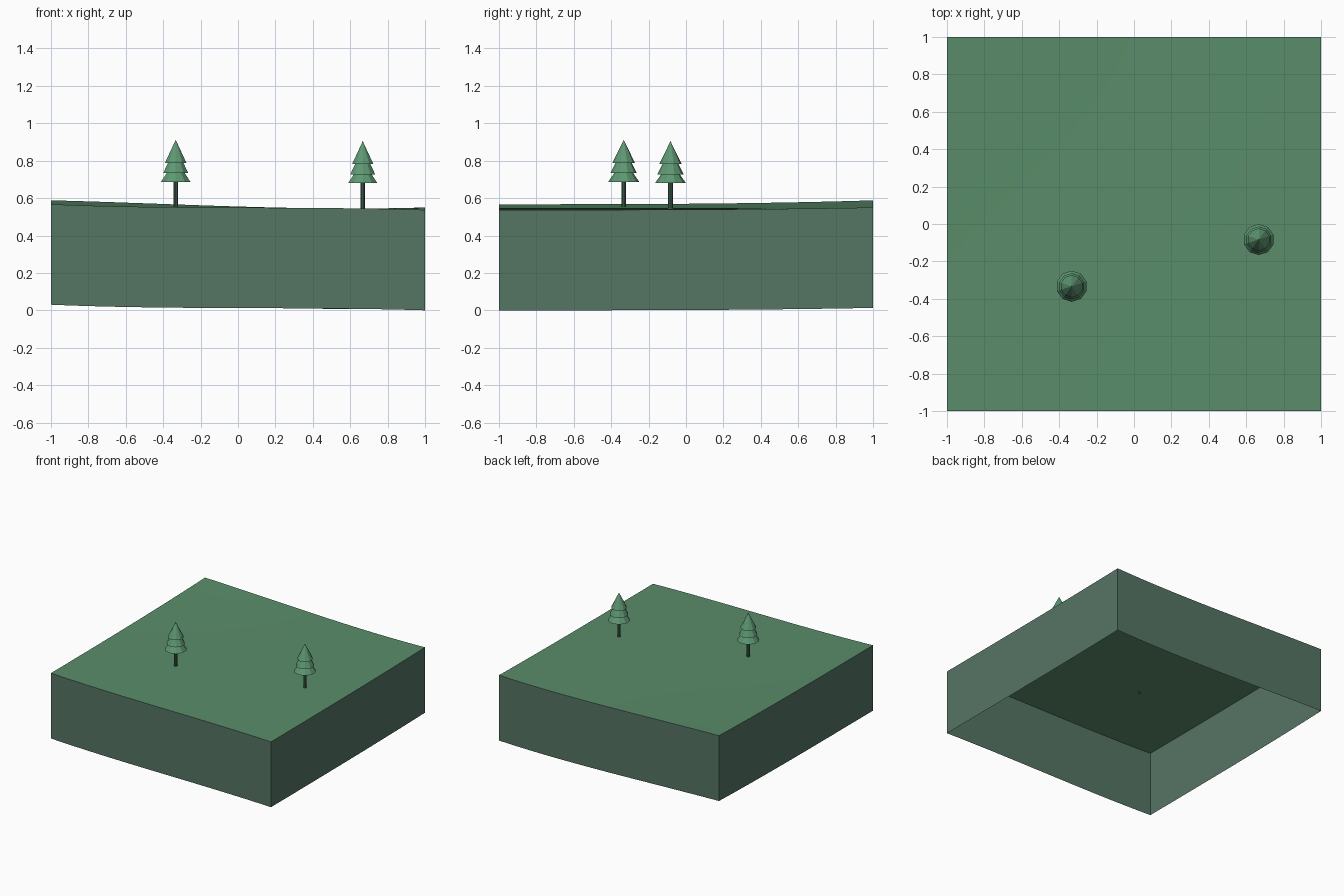
import bpy, bmesh, math
from mathutils import Matrix

cube = bpy.data.objects.get("Cube")
if cube:
    bpy.data.objects.remove(cube, do_unlink=True)


def material(name, rgb):
    m = bpy.data.materials.new(name)
    m.use_nodes = True
    m.diffuse_color = (*rgb, 1)
    m.node_tree.nodes["Principled BSDF"].inputs["Base Color"].default_value = (*rgb, 1)
    return m


grass = material("grass green", (0.102, 0.266, 0.144))
earth = material("grey green earth", (0.091, 0.178, 0.127))
needles = material("needle green", (0.112, 0.314, 0.171))
bark = material("dark green bark", (0.065, 0.150, 0.098))


def finish(name, bm, mats):
    mesh = bpy.data.meshes.new(name)
    bm.to_mesh(mesh)
    bm.free()
    for m in mats:
        mesh.materials.append(m)
    obj = bpy.data.objects.new(name, mesh)
    bpy.context.collection.objects.link(obj)
    return obj


# Gentle ground: blend between a front and a back height curve
def height(x, y):
    front = 0.549 - 0.004 * x + 0.003 * x**2 - 0.011 * x**3
    back = 0.555 - 0.03 * x + 0.014 * x**2 + 0.011 * x**3
    t = ((y + 1) / 2) ** 3
    return front + (back - front) * t


# Ground sheet, with its border extruded down into an open-bottomed skirt
SKIRT = 0.537
bm = bmesh.new()
bmesh.ops.create_grid(bm, x_segments=24, y_segments=24, size=1)
for v in bm.verts:
    v.co.z = height(v.co.x, v.co.y)
for f in bm.faces:
    f.smooth = True
border = [e for e in bm.edges if e.is_boundary]
new = bmesh.ops.extrude_edge_only(bm, edges=border)["geom"]
for g in new:
    if isinstance(g, bmesh.types.BMVert):
        g.co.z -= SKIRT
bmesh.ops.recalc_face_normals(bm, faces=bm.faces)
bm.normal_update()
if sum(f.normal.z for f in bm.faces) < 0:
    bmesh.ops.reverse_faces(bm, faces=bm.faces)
    bm.normal_update()
for f in bm.faces:
    if abs(f.normal.z) < 0.5:
        f.material_index = 1
        f.smooth = False
for e in bm.edges:
    if len(e.link_faces) == 2 and e.calc_face_angle() > math.radians(30):
        e.smooth = False
finish("ground_block", bm, [grass, earth])


def cone(bm, r1, r2, z, h):
    bmesh.ops.create_cone(bm, cap_ends=True, segments=10, radius1=r1, radius2=r2,
                          depth=h, matrix=Matrix.Translation((0, 0, z + h / 2)))


# Conifers: a thin trunk and three stacked cones
TIERS = [(0.083, 0.135, 0.12), (0.070, 0.183, 0.14), (0.060, 0.237, 0.123)]
for side, x, y in (("right", -0.333, -0.333), ("left", 0.667, -0.083)):
    base = (x, y, height(x, y))
    bm = bmesh.new()
    cone(bm, 0.0125, 0.0125, -0.005, 0.16)
    finish(side + "_tree_trunk", bm, [bark]).location = base
    bm = bmesh.new()
    for radius, z, h in TIERS:
        cone(bm, radius, 0, z, h)
    finish(side + "_tree_foliage", bm, [needles]).location = base
